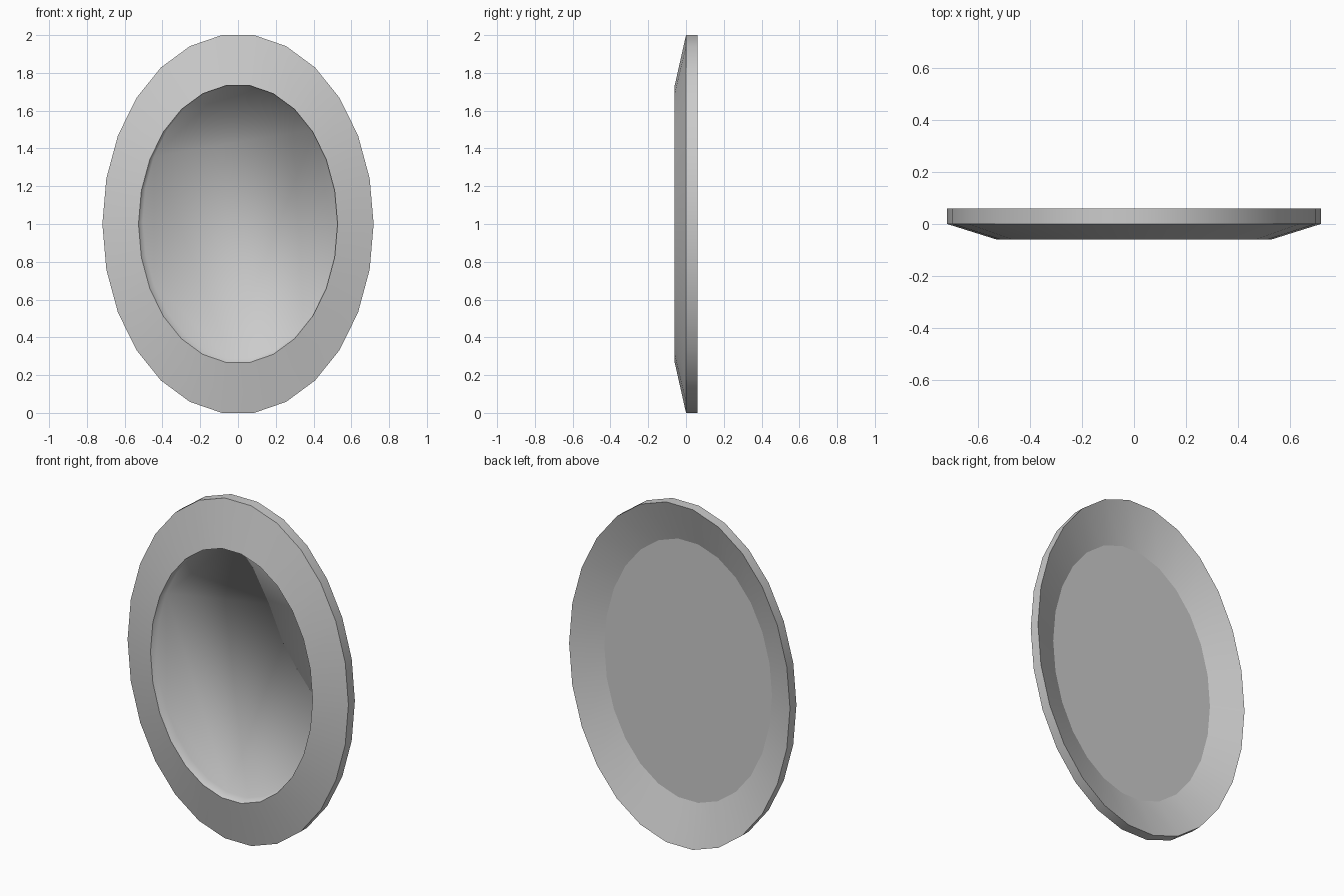
import bpy, bmesh, math

if "Cube" in bpy.data.objects:
    bpy.data.objects.remove(bpy.data.objects["Cube"])

SIDES = 26

bm = bmesh.new()

def oval(rx, rz, y, dx=0.0, dz=0.0):
    ring = []
    for i in range(SIDES):
        a = 2 * math.pi * i / SIDES
        ring.append(bm.verts.new((dx + rx * math.cos(a), y, 1 + dz + rz * math.sin(a))))
    return ring

def bridge(r0, r1):
    for i in range(SIDES):
        j = (i + 1) % SIDES
        bm.faces.new((r0[i], r0[j], r1[j], r1[i]))

# dish: recessed front floor, sloped border, rim, hollow back
rings = [
    oval(0.520, 0.730, -0.03, 0.016, 0.018),
    oval(0.527, 0.738, -0.06),
    oval(0.718, 1.007, 0.0),
    oval(0.718, 1.007, 0.06),
    oval(0.545, 0.765, -0.02),
]
for r0, r1 in zip(rings, rings[1:]):
    bridge(r0, r1)
bm.faces.new(rings[0])
bm.faces.new(rings[-1])
bmesh.ops.recalc_face_normals(bm, faces=bm.faces[:])

# smooth faces, crisp edges at the opening, rim and back panel
for f in bm.faces:
    f.smooth = True
for ring in rings[1:]:
    for i in range(SIDES):
        e = bm.edges.get((ring[i], ring[(i + 1) % SIDES]))
        e.smooth = False

mesh = bpy.data.meshes.new("oval_dish")
bm.to_mesh(mesh)
bm.free()
dish = bpy.data.objects.new("oval_dish", mesh)
bpy.context.collection.objects.link(dish)
